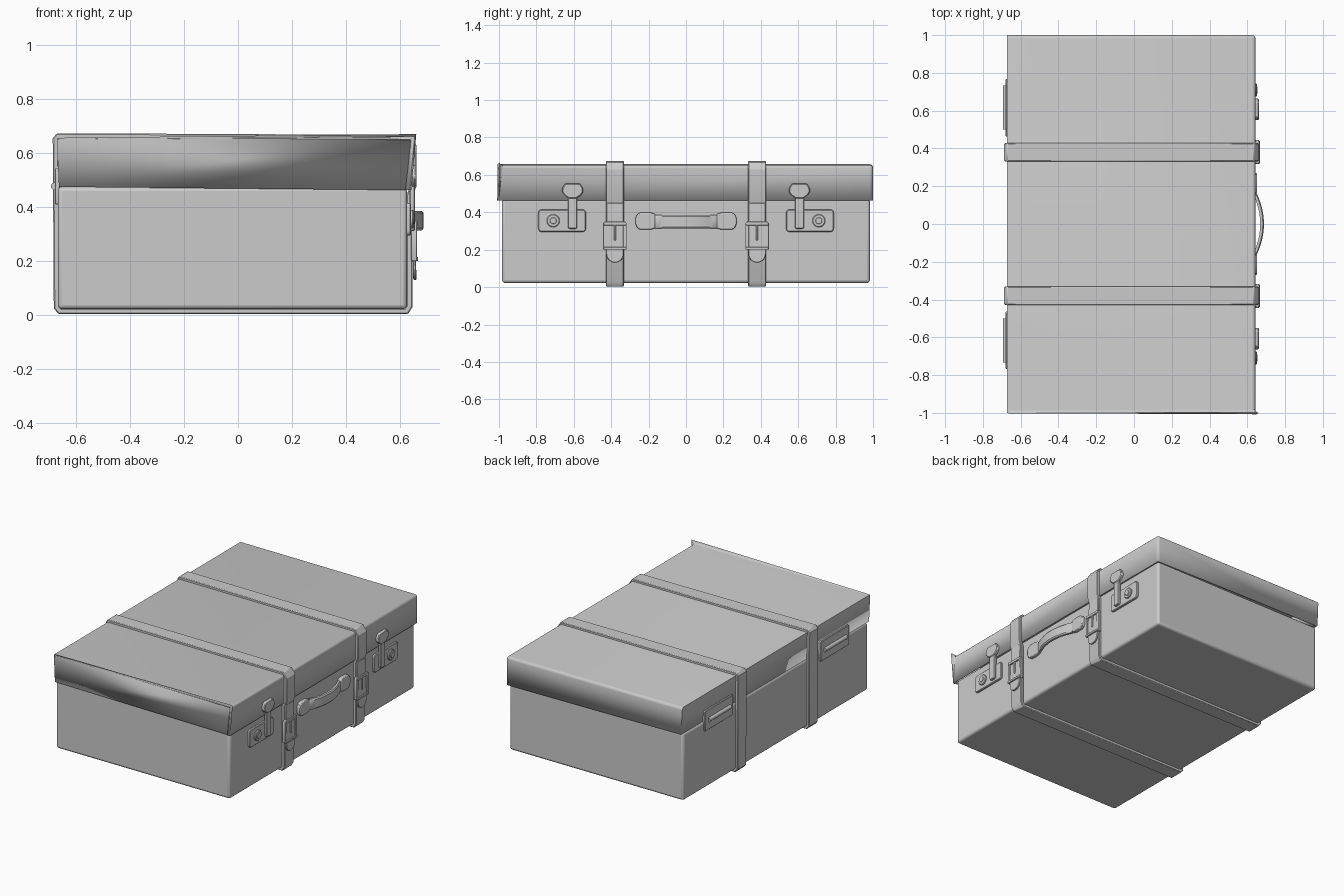
import bpy, bmesh
from math import sin, cos, pi
from mathutils import Vector

if "Cube" in bpy.data.objects:
    bpy.data.objects.remove(bpy.data.objects["Cube"])


def finish(name, bm, bevel=0.0, mirror=False, segs=1):
    bmesh.ops.recalc_face_normals(bm, faces=bm.faces)
    me = bpy.data.meshes.new(name)
    bm.to_mesh(me)
    bm.free()
    ob = bpy.data.objects.new(name, me)
    bpy.context.collection.objects.link(ob)
    if bevel:
        m = ob.modifiers.new("Bevel", 'BEVEL')
        m.width, m.segments, m.limit_method = bevel, segs, 'ANGLE'
        m.angle_limit = 0.7
    if mirror:
        m = ob.modifiers.new("Mirror", 'MIRROR')
        m.use_axis = (False, True, False)
    bpy.ops.object.select_all(action='DESELECT')
    ob.select_set(True)
    bpy.context.view_layer.objects.active = ob
    bpy.ops.object.shade_smooth_by_angle(angle=0.6)
    return ob


def prism(pts, a, b, axis):
    """Extrude a 2D outline from a to b: axis 'x' takes (y,z), 'y' takes (x,z)."""
    bm = bmesh.new()
    put = (lambda p, d: (d, p[0], p[1])) if axis == 'x' else (lambda p, d: (p[0], d, p[1]))
    lo = [bm.verts.new(put(p, a)) for p in pts]
    hi = [bm.verts.new(put(p, b)) for p in pts]
    bm.faces.new(lo)
    bm.faces.new(hi)
    for i in range(len(pts)):
        j = (i + 1) % len(pts)
        bm.faces.new((lo[i], lo[j], hi[j], hi[i]))
    return bm


def ribbon(path, t, a, b, closed=False):
    """Flat band of thickness t following an (x,z) path, from y=a to y=b."""
    P, n = [Vector(p) for p in path], len(path)
    inner = []
    for i in range(n):
        d1 = P[i] - P[i - 1] if (closed or i) else P[1] - P[0]
        d2 = P[(i + 1) % n] - P[i] if (closed or i < n - 1) else d1
        n1, n2 = (Vector((-d.y, d.x)).normalized() for d in (d1, d2))
        m = (n1 + n2).normalized()
        inner.append(P[i] + m * t / max(m.dot(n1), 0.5))
    bm = bmesh.new()
    rings = [[bm.verts.new((p.x, y, p.y)) for p, y in ((o, a), (o, b), (q, b), (q, a))]
             for o, q in zip(P, inner)]
    for i in range(n if closed else n - 1):
        r, s = rings[i], rings[(i + 1) % n]
        for k in range(4):
            bm.faces.new((r[k], r[(k + 1) % 4], s[(k + 1) % 4], s[k]))
    if not closed:
        bm.faces.new(rings[0])
        bm.faces.new(rings[-1])
    return bm


def round_rect(y0, y1, z0, z1, r, n=4):
    pts = []
    for cy, cz, s in ((y1 - r, z1 - r, 0), (y0 + r, z1 - r, 1), (y0 + r, z0 + r, 2), (y1 - r, z0 + r, 3)):
        pts += [(cy + r * cos((s + k / n) * pi / 2), cz + r * sin((s + k / n) * pi / 2)) for k in range(n + 1)]
    return pts


def disc(y, z, r, n=16):
    return [(y + r * cos(2 * pi * k / n), z + r * sin(2 * pi * k / n)) for k in range(n)]


# Trunk body
finish("body", prism([(-0.668, 0.022), (0.627, 0.022), (0.627, 0.475), (-0.668, 0.475)],
                     -0.983, 0.983, 'y'), 0.016, segs=3)

# Lid: open shell, rounded on front and sides, sharp along the hinge edge
bm = prism([(-0.664, 0.475), (0.643, 0.463), (0.643, 0.653), (-0.672, 0.657)], -1, 1, 'y')
bm.normal_update()
bottom = min(bm.faces, key=lambda f: f.calc_center_median().z)
bmesh.ops.delete(bm, geom=[bottom], context='FACES_ONLY')
edges = [e for e in bm.edges if not e.is_boundary and any(v.co.x > 0 for v in e.verts)]
bmesh.ops.bevel(bm, geom=edges, offset=0.018, segments=3, profile=0.5, affect='EDGES')
lid = finish("lid", bm)
sol = lid.modifiers.new("Shell", 'SOLIDIFY')
sol.thickness, sol.offset = 0.01, -1

# Straps running right round the trunk
loop = [(-0.665, 0.003), (0.63, 0.003), (0.647, 0.03), (0.647, 0.44), (0.661, 0.475),
        (0.661, 0.63), (0.635, 0.668), (-0.672, 0.674), (-0.687, 0.655), (-0.683, 0.025)]
finish("straps", ribbon(loop, 0.022, 0.332, 0.428, True), 0.004, True)

# Upper strap layer, ending in a rounded tongue below the buckle
finish("strap_overlap", ribbon([(0.652, 0.28), (0.655, 0.35), (0.652, 0.45)],
                               0.014, 0.334, 0.426), 0.003, True)
tongue = [(0.427, 0.34), (0.333, 0.34)] + [(0.38 - 0.047 * cos(k * pi / 8), 0.178 - 0.048 * sin(k * pi / 8))
                                           for k in range(9)]
bm = prism(tongue, 0.644, 0.656, 'x')
for v in bm.verts:                      # tip lifts away from the trunk
    v.co.x += 0.006 * max(0, (0.30 - v.co.z) / 0.17)
finish("strap_tongues", bm, 0.003, True)

# Buckles: two side bars, two crossbars and a prong
for name, y0, y1, z0, z1, x in (
        ("buckle_outer_bars", 0.424, 0.444, 0.2, 0.345, 0.663), ("buckle_inner_bars", 0.317, 0.336, 0.2, 0.345, 0.663),
        ("buckle_top_bars", 0.32, 0.44, 0.33, 0.35, 0.665), ("buckle_keepers", 0.32, 0.44, 0.2, 0.215, 0.668),
        ("buckle_prongs", 0.375, 0.385, 0.25, 0.34, 0.664)):
    finish(name, prism(round_rect(y0, y1, z0, z1, 0.004, 2), 0.642, x, 'x'), 0.002, True)

# Handle: bowed grip and two end tabs
arc = [(0.688 - 0.042 * (k / 8) ** 2, 0.17 * k / 8) for k in range(-8, 9)]
bm = bmesh.new()
rings = [[bm.verts.new((x + dx, y, 0.35 + dz)) for dx, dz in
          ((0, -0.028), (0, 0.028), (-0.006, 0.036), (-0.02, 0.036), (-0.02, -0.036), (-0.006, -0.036))]
         for x, y in arc]
for r, s in zip(rings, rings[1:]):
    for k in range(6):
        bm.faces.new((r[k], r[(k + 1) % 6], s[(k + 1) % 6], s[k]))
bm.faces.new(rings[0])
bm.faces.new(rings[-1])
finish("handle_grip", bm)
tab = [(0.165, 0.315), (0.19, 0.307), (0.245, 0.307), (0.262, 0.318), (0.27, 0.338)]
tab += [(y, 0.706 - z) for y, z in reversed(tab)]
finish("handle_tabs", prism(tab, 0.62, 0.651, 'x'), 0.005, True, 2)

# Locks: plate, round key boss, hasp stem and hasp head
finish("lock_plates", prism(round_rect(0.535, 0.79, 0.295, 0.415, 0.018), 0.62, 0.641, 'x'), 0.004, True)
finish("lock_bosses", prism(disc(0.71, 0.355, 0.035), 0.635, 0.651, 'x'), 0.004, True)
finish("lock_keyways", prism(disc(0.71, 0.355, 0.018, 12), 0.645, 0.655, 'x'), 0.002, True)
finish("hasp_stems", prism(round_rect(0.582, 0.631, 0.312, 0.5, 0.01), 0.635, 0.656, 'x'), 0.004, True)
head = [(0.585, 0.475), (0.628, 0.475), (0.65, 0.49), (0.664, 0.51), (0.66, 0.533), (0.645, 0.555),
        (0.568, 0.555), (0.553, 0.533), (0.549, 0.51), (0.563, 0.49)]
finish("hasp_heads", prism(head, 0.635, 0.661, 'x'), 0.005, True)

# Hinges on the back: plate with a raised frame and a barrel
finish("hinge_plates", prism(round_rect(0.464, 0.767, 0.41, 0.545, 0.006, 2), -0.679, -0.66, 'x'), 0.003, True)
barrel = [(-0.68 + 0.014 * cos(k * pi / 6), 0.477 + 0.014 * sin(k * pi / 6)) for k in range(12)]
finish("hinge_barrels", prism(barrel, 0.5, 0.732, 'y'), 0.0, True)
